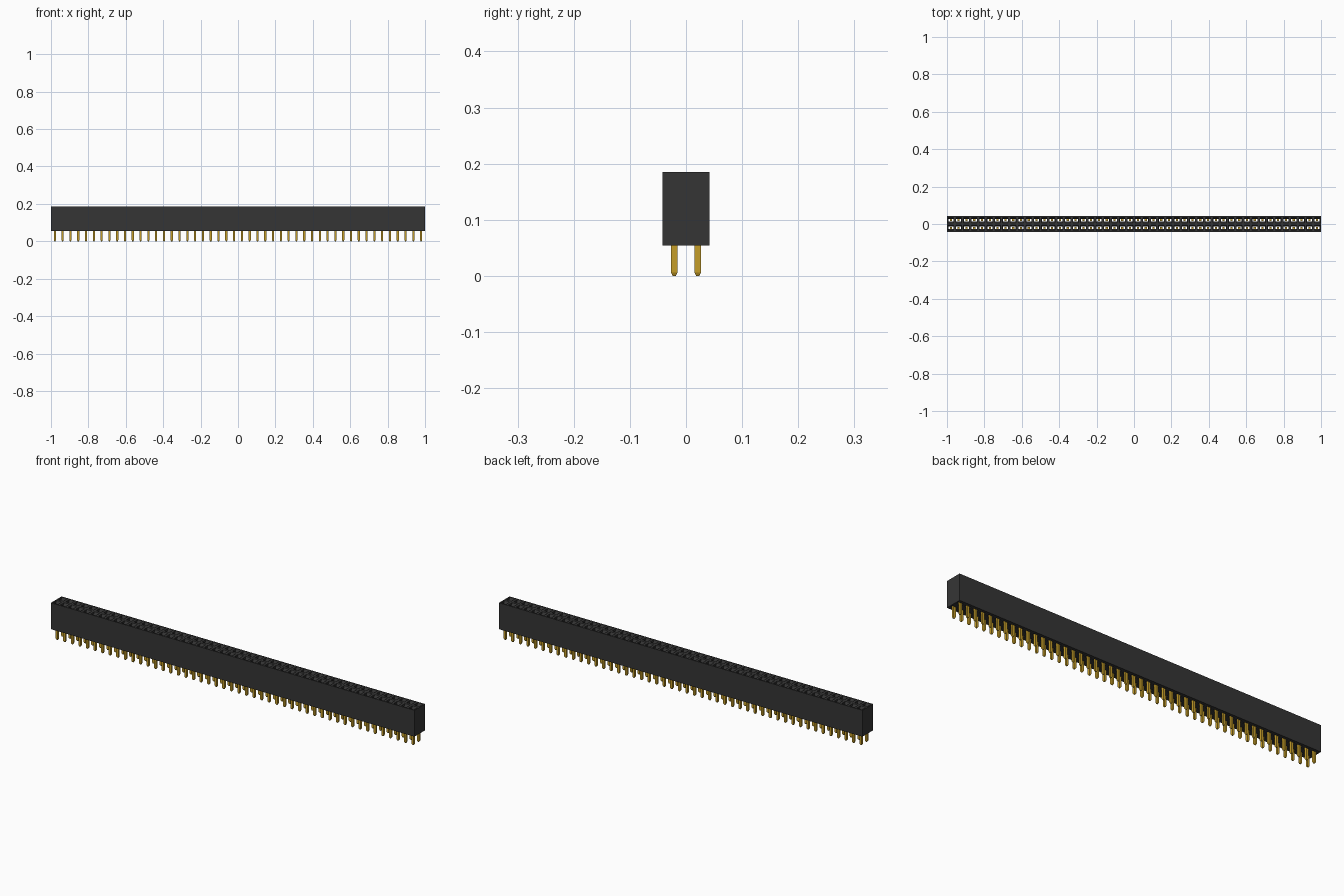
import bpy
import bmesh

if "Cube" in bpy.data.objects:
    bpy.data.objects.remove(bpy.data.objects["Cube"])

COLUMNS = 48
PITCH = 2.0 / COLUMNS
HALF = PITCH / 2
BOTTOM, TOP = 0.054, 0.185


def material(name, rgb, roughness):
    mat = bpy.data.materials.new(name)
    mat.use_nodes = True
    mat.diffuse_color = (*rgb, 1)
    bsdf = mat.node_tree.nodes["Principled BSDF"]
    bsdf.inputs["Base Color"].default_value = (*rgb, 1)
    bsdf.inputs["Roughness"].default_value = roughness
    return mat


def loft(bm, cx, cy, rings, caps=False):
    """Join rectangular rings (half x, half y, z) into a sleeve."""
    loops = []
    for hx, hy, z in rings:
        corners = ((-hx, -hy), (hx, -hy), (hx, hy), (-hx, hy))
        loops.append([bm.verts.new((cx + x, cy + y, z)) for x, y in corners])
    for a, b in zip(loops, loops[1:]):
        for i in range(4):
            j = (i + 1) % 4
            bm.faces.new((a[i], a[j], b[j], b[i]))
    if caps:
        bm.faces.new(loops[0][::-1])
        bm.faces.new(loops[-1])


def finish(bm, name, mat):
    bmesh.ops.remove_doubles(bm, verts=bm.verts, dist=0.00005)
    bmesh.ops.recalc_face_normals(bm, faces=bm.faces)
    mesh = bpy.data.meshes.new(name)
    bm.to_mesh(mesh)
    bm.free()
    mesh.materials.append(mat)
    obj = bpy.data.objects.new(name, mesh)
    bpy.context.collection.objects.link(obj)
    return obj


black = material("black plastic", (0.036, 0.036, 0.036), 0.6)
gold = material("gold contact", (0.56, 0.34, 0.022), 0.4)

# Cell centres of the two-row grid
cells = [(-1 + HALF + i * PITCH, side * HALF)
         for i in range(COLUMNS) for side in (-1, 1)]

# Housing: each cell has a square socket that narrows to a through slot
bm = bmesh.new()
socket, slot_x, slot_y = 0.0145, 0.0135, 0.0065
for cx, cy in cells:
    loft(bm, cx, cy, [
        (HALF, HALF, TOP),
        (socket, socket, TOP),
        (slot_x, slot_y, TOP - 0.012),
        (slot_x, slot_y, BOTTOM),
        (HALF, HALF, BOTTOM),
    ])
# Outer walls, split at the cell borders so that they weld to the cells
for i in range(COLUMNS):
    x0, x1 = -1 + i * PITCH, -1 + (i + 1) * PITCH
    for y in (-PITCH, PITCH):
        bm.faces.new([bm.verts.new(p) for p in
                      ((x0, y, BOTTOM), (x1, y, BOTTOM), (x1, y, TOP), (x0, y, TOP))])
for x in (-1, 1):
    for y0, y1 in ((-PITCH, 0), (0, PITCH)):
        bm.faces.new([bm.verts.new(p) for p in
                      ((x, y0, BOTTOM), (x, y1, BOTTOM), (x, y1, TOP), (x, y0, TOP))])
finish(bm, "housing", black)

# Pins: square posts with a tapered lower tip, reaching up into the slots
bm = bmesh.new()
w = 0.0057
for cx, cy in cells:
    loft(bm, cx, cy, [
        (0.0028, 0.0028, 0.0),
        (w, w, 0.006),
        (w, w, 0.13),
    ], caps=True)
finish(bm, "pins", gold)
